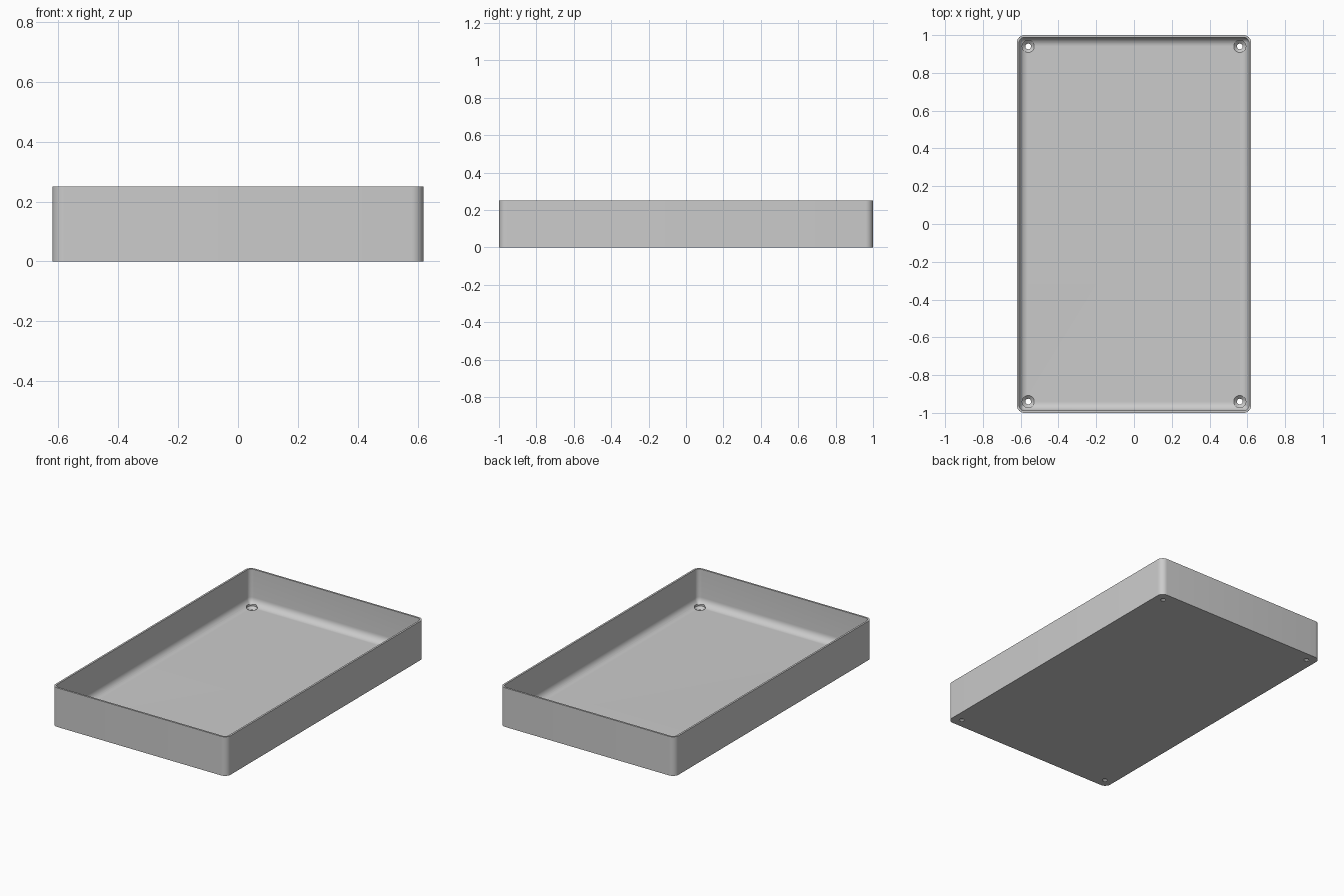
import bpy
import bmesh
from math import sin, cos, pi

cube = bpy.data.objects.get("Cube")
if cube:
    bpy.data.objects.remove(cube, do_unlink=True)

HALF_X, HALF_Y, HEIGHT = 0.62, 1.0, 0.25
WALL, FLOOR = 0.012, 0.026
CORNER, FILLET = 0.04, 0.045
STEPS = 8

gray = bpy.data.materials.new("light gray")
gray.use_nodes = True
color = (0.6, 0.6, 0.6, 1)
gray.diffuse_color = color
gray.node_tree.nodes["Principled BSDF"].inputs["Base Color"].default_value = color


def rounded_ring(bm, inset, z):
    """Rounded rectangle of vertices, inset from the outer outline."""
    r = max(CORNER - inset, 0.006)
    cx, cy = HALF_X - inset - r, HALF_Y - inset - r
    ring = []
    for i, (sx, sy) in enumerate([(1, 1), (-1, 1), (-1, -1), (1, -1)]):
        for k in range(STEPS + 1):
            a = (i + k / STEPS) * pi / 2
            ring.append(bm.verts.new((sx * cx + r * cos(a), sy * cy + r * sin(a), z)))
    return ring


def make_object(name, bm):
    bmesh.ops.recalc_face_normals(bm, faces=bm.faces)
    mesh = bpy.data.meshes.new(name)
    bm.to_mesh(mesh)
    bm.free()
    mesh.materials.append(gray)
    obj = bpy.data.objects.new(name, mesh)
    bpy.context.collection.objects.link(obj)
    return obj


def skin(bm, rings):
    """Join consecutive rings with quads and cap both ends."""
    for a, b in zip(rings, rings[1:]):
        n = len(a)
        for i in range(n):
            j = (i + 1) % n
            bm.faces.new((a[i], a[j], b[j], b[i]))
    bm.faces.new(rings[0])
    bm.faces.new(rings[-1])


# Tray: outer wall, rim, inner wall and filleted floor
profile = [(0, 0), (0, HEIGHT), (WALL, HEIGHT)]
for k in range(STEPS + 1):
    a = k / STEPS * pi / 2
    profile.append((WALL + FILLET * (1 - cos(a)), FLOOR + FILLET * (1 - sin(a))))
bm = bmesh.new()
skin(bm, [rounded_ring(bm, inset, z) for inset, z in profile])
tray = make_object("tray", bm)

# Countersunk screw holes in the four corners
bm = bmesh.new()
hole = [(0.015, -0.02), (0.015, 0.008), (0.032, 0.024), (0.032, 0.1)]
for sx in (-1, 1):
    for sy in (-1, 1):
        rings = []
        for r, z in hole:
            rings.append([bm.verts.new((sx * 0.56 + r * cos(i * pi / 16),
                                        sy * 0.94 + r * sin(i * pi / 16), z))
                          for i in range(32)])
        skin(bm, rings)
cutter = make_object("screw_hole_cutter", bm)
cutter.hide_render = True

cut = tray.modifiers.new("screw holes", "BOOLEAN")
cut.operation = "DIFFERENCE"
cut.solver = "EXACT"
cut.object = cutter

bpy.ops.object.select_all(action="DESELECT")
tray.select_set(True)
bpy.context.view_layer.objects.active = tray
bpy.ops.object.modifier_apply(modifier=cut.name)
bpy.data.objects.remove(cutter, do_unlink=True)
bpy.ops.object.shade_smooth_by_angle(angle=pi / 6)
